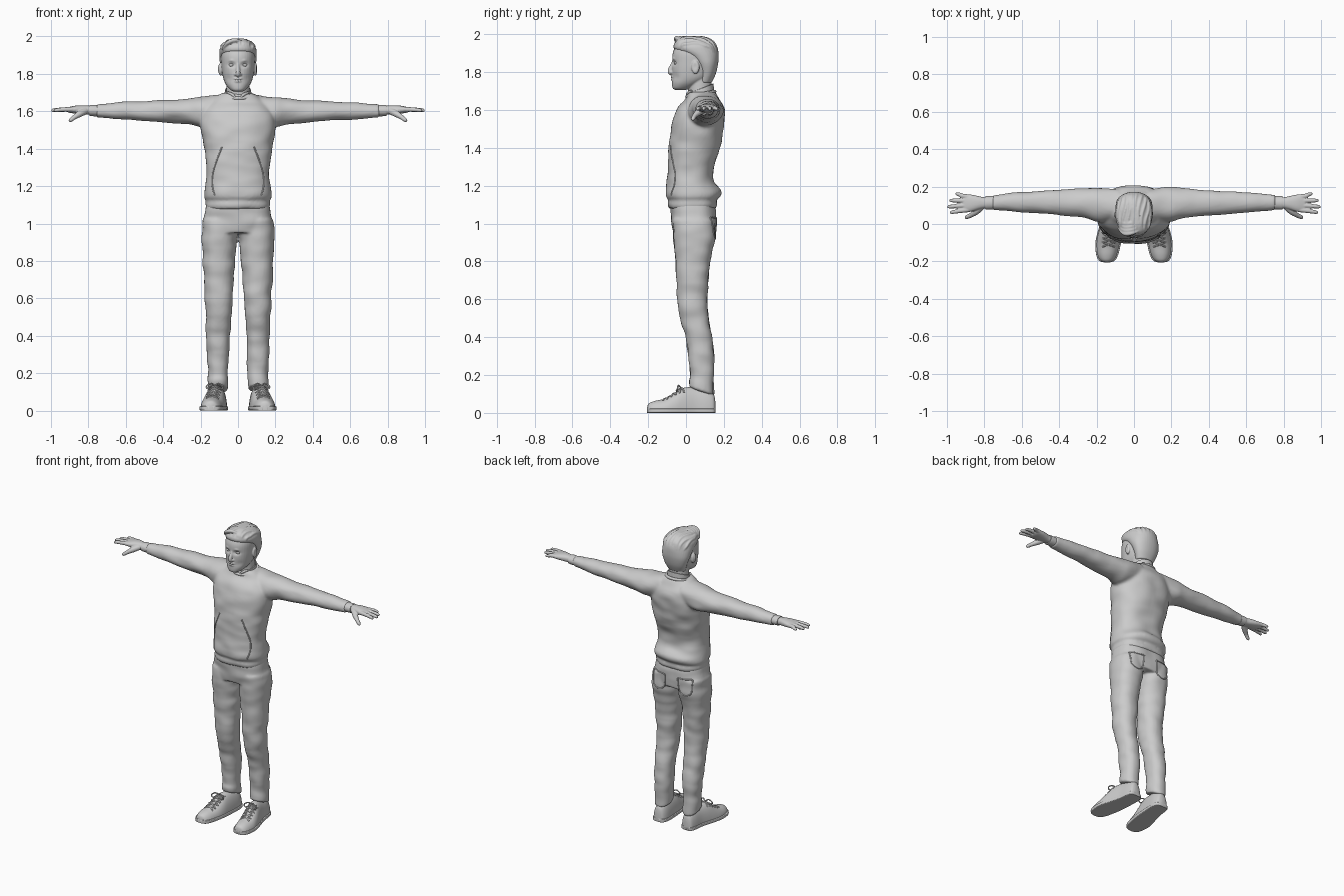
import bpy, bmesh, math
from mathutils import Vector, noise
from mathutils.bvhtree import BVHTree


def spline(rows, n):
    """Catmull-Rom samples through a list of tuples."""
    out = []
    for i in range(len(rows) - 1):
        a, b, c, d = rows[max(i - 1, 0)], rows[i], rows[i + 1], rows[min(i + 2, len(rows) - 1)]
        for k in range(n):
            t = k / n
            out.append([0.5 * (2*q + (r - p)*t + (2*p - 5*q + 4*r - s)*t*t + (3*q - p - 3*r + s)*t**3)
                        for p, q, r, s in zip(a, b, c, d)])
    return out + [list(rows[-1])]


def skin(bm, rings, loop=False):
    vs = [[bm.verts.new(c) for c in r] for r in rings]
    n = len(vs[0])
    for i in range(len(vs) if loop else len(vs) - 1):
        a, b = vs[i], vs[(i + 1) % len(vs)]
        for k in range(n):
            bm.faces.new((a[k], a[(k + 1) % n], b[(k + 1) % n], b[k]))
    if not loop:
        bm.faces.new(vs[0])
        bm.faces.new(vs[-1])


def loft(bm, axis, rows, s=1, p=2.0, seg=36, floor=-9, n=5):
    """Rows are (position on axis, min, max, min, max) of rounded sections."""
    rings = []
    for t, a0, a1, b0, b1 in spline(rows, n):
        ring = []
        for k in range(seg):
            c, d = math.cos(math.tau*k/seg), math.sin(math.tau*k/seg)
            a = (a0 + a1)/2 + (a1 - a0)/2 * math.copysign(abs(c)**(2/p), c)
            b = (b0 + b1)/2 + (b1 - b0)/2 * math.copysign(abs(d)**(2/p), d)
            x, y, z = {'x': (t, a, b), 'y': (a, t, b), 'z': (a, b, t)}[axis]
            ring.append((x*s, y, max(z, floor)))
        rings.append(ring)
    skin(bm, rings)


def tube(bm, pts, radii, s=1, ref=(0, 0, 1), loop=False, n=5, seg=10):
    rows = [tuple(p) + (r,) for p, r in zip(pts, radii)]
    rows = rows if loop else spline(rows, n)
    P, rings, m = [Vector(r[:3]) for r in rows], [], len(rows)
    for i in range(m):
        t = P[(i + 1) % m] - P[i - 1] if loop else P[min(i + 1, m - 1)] - P[max(i - 1, 0)]
        u = t.cross(Vector(ref)).normalized()
        w = u.cross(t).normalized()
        ring = [P[i] + rows[i][3]*(u*math.cos(math.tau*k/seg) + w*math.sin(math.tau*k/seg)) for k in range(seg)]
        rings.append([(c.x*s, c.y, c.z) for c in ring])
    skin(bm, rings, loop)


def ball(bm, c, r, s=1):
    for v in bmesh.ops.create_uvsphere(bm, u_segments=20, v_segments=12, radius=1)['verts']:
        v.co = ((c[0] + v.co.x*r[0])*s, c[1] + v.co.y*r[1], c[2] + v.co.z*r[2])


def finish(bm, name, voxel=0, smooth=4, wrinkle=0):
    bmesh.ops.recalc_face_normals(bm, faces=bm.faces)
    me = bpy.data.meshes.new(name)
    bm.to_mesh(me)
    bm.free()
    ob = bpy.data.objects.new(name, me)
    bpy.context.collection.objects.link(ob)
    if voxel:
        m = ob.modifiers.new("fuse", 'REMESH')
        m.mode, m.voxel_size = 'VOXEL', voxel
        m = ob.modifiers.new("soften", 'SMOOTH')
        m.factor, m.iterations = 0.5, smooth
        new = bpy.data.meshes.new_from_object(ob.evaluated_get(bpy.context.evaluated_depsgraph_get()))
        ob.modifiers.clear()
        ob.data = new
    if wrinkle:
        moves = [v.normal * wrinkle * noise.noise(Vector((v.co.x*9, v.co.y*9, v.co.z*16))) for v in ob.data.vertices]
        for v, d in zip(ob.data.vertices, moves):
            v.co += d
    bpy.ops.object.select_all(action='DESELECT')
    ob.select_set(True)
    bpy.context.view_layer.objects.active = ob
    bpy.ops.object.shade_smooth_by_angle(angle=math.radians(50))
    return ob


def tree(ob):
    return BVHTree.FromPolygons([v.co for v in ob.data.vertices], [p.vertices[:] for p in ob.data.polygons])


def seam(name, ob, pts, y, r=0.004):
    """Raised seam: (x, z) points projected on to a garment from the front or back, both sides."""
    bvh, bm = tree(ob), bmesh.new()
    for s in (1, -1):
        hits = [bvh.ray_cast(Vector((x*s, y, z)), Vector((0, -y, 0)))[0] for x, z in spline(pts, 5)]
        hits = [h for h in hits if h]
        tube(bm, hits, [r]*len(hits), ref=(0, 1, 0), n=1, seg=8)
    finish(bm, name)


def dent(ob, c, r, off):
    for v in ob.data.vertices:
        d = sum(((a - b)/q)**2 for a, b, q in zip((abs(v.co.x), v.co.y, v.co.z), c, r))
        v.co += Vector(off) * math.exp(-d)


# sweater: torso and sleeves fused
bm = bmesh.new()
loft(bm, 'z', [(1.08, -.168, .168, -.088, .16), (1.10, -.173, .173, -.095, .167), (1.125, -.172, .172, -.092, .163),
               (1.14, -.18, .18, -.104, .177), (1.17, -.18, .18, -.108, .182), (1.22, -.171, .171, -.1, .15),
               (1.3, -.171, .171, -.097, .148), (1.4, -.182, .182, -.092, .178), (1.5, -.197, .197, -.08, .197),
               (1.56, -.2, .2, -.066, .204), (1.62, -.18, .18, -.035, .198), (1.66, -.14, .14, -.004, .172),
               (1.695, -.085, .085, .01, .15)], p=2.35, seg=48)
for s in (1, -1):
    loft(bm, 'x', [(.08, .02, .185, 1.54, 1.69), (.19, .012, .197, 1.515, 1.678), (.27, .035, .192, 1.53, 1.666),
                   (.4, .048, .182, 1.543, 1.66), (.5, .054, .176, 1.549, 1.654), (.62, .065, .167, 1.556, 1.648),
                   (.7, .07, .16, 1.562, 1.641), (.755, .075, .154, 1.567, 1.637)], s, p=2.1)
sweater = finish(bm, "sweater", .008, 5, .007)
seam("sweater_pocket_seams", sweater, [(.085, 1.41), (.105, 1.36), (.132, 1.28), (.138, 1.21), (.125, 1.15)], -1)

# trousers: hips and legs fused, hems dropping to the heel
bm = bmesh.new()
loft(bm, 'z', [(.95, -.19, .19, -.068, .155), (1.0, -.19, .19, -.077, .163), (1.06, -.178, .178, -.08, .16),
               (1.12, -.165, .165, -.08, .15)], p=2.5)
for s in (1, -1):
    loft(bm, 'z', [(1.02, .008, .19, -.07, .155), (.92, .004, .195, -.065, .154), (.8, .018, .19, -.056, .128),
                   (.6, .03, .177, -.046, .113), (.5, .036, .173, -.03, .12), (.4, .043, .17, -.003, .137),
                   (.3, .048, .168, .012, .148), (.2, .052, .16, .02, .148), (.15, .052, .161, .018, .148),
                   (.115, .054, .16, .018, .147)], s, p=2.2)
trousers = finish(bm, "trousers", .008, 4, .007)
for v in trousers.data.vertices:
    if v.co.z < .2:
        v.co.z -= .35 * (v.co.y - .08) * (.2 - v.co.z) / .085
seam("back_pockets", trousers, [(.05, 1.03), (.1, 1.03), (.145, 1.03), (.145, .98), (.14, .94), (.1, .92), (.06, .94),
                                (.052, .98), (.05, 1.03)], 1)

# shoes: upper, sole and laces
shoe = [(-.205, .13, .16, .03), (-.196, .105, .185, .05), (-.165, .087, .2, .063), (-.11, .073, .205, .076),
        (-.06, .064, .197, .105), (-.015, .06, .184, .132), (.05, .056, .166, .135), (.11, .056, .158, .125),
        (.145, .068, .148, .1), (.155, .09, .13, .06)]
for s, side in ((1, "left"), (-1, "right")):
    bm = bmesh.new()
    loft(bm, 'y', [(y, a + .003, b - .003, -h, h) for y, a, b, h in shoe], s, p=2.2, floor=.004)
    upper = finish(bm, side + "_shoe")
    bm = bmesh.new()
    loft(bm, 'y', [(y, a - .002, b + .002, 0, .024) for y, a, b, h in shoe], s, p=7)
    finish(bm, side + "_sole")
    bvh, bm = tree(upper), bmesh.new()
    for i in range(5):
        for k in (1, -1):
            y, pts = -.11 + i*.022, []
            for j in range(-3, 4):
                x = (.137 - i*.003 + j*.011)*s
                pts.append(bvh.ray_cast(Vector((x, y + k*j*.004, 1)), Vector((0, 0, -1)))[0])
            tube(bm, pts, [.0045]*7, n=2, seg=8)
    for k in (1, -1):
        x = .124*s
        tube(bm, [(x, -.025, .132), (x + k*.02, -.04, .145), (x + k*.045, -.045, .128), (x + k*.03, -.05, .115),
                  (x, -.03, .13)], [.004]*5, ref=(0, 1, 0), seg=8)
    finish(bm, side + "_laces")

# hands and shirt cuffs
for s, side in ((1, "left"), (-1, "right")):
    bm = bmesh.new()
    loft(bm, 'x', [(.74, .085, .145, 1.578, 1.628), (.8, .083, .143, 1.582, 1.63), (.835, .076, .15, 1.585, 1.632),
                   (.87, .066, .157, 1.588, 1.63), (.9, .064, .158, 1.592, 1.624), (.915, .07, .152, 1.597, 1.62)], s, p=2.3)
    for y0, x1, y1 in ((.076, .985, .062), (.1, .999, .092), (.124, .988, .126), (.146, .955, .161)):
        tube(bm, [(.885, y0, 1.61), (.92, y0*.7 + y1*.3, 1.61), (x1 - .022, y0*.2 + y1*.8, 1.607), (x1 - .006, y1, 1.604),
                  (x1, y1, 1.603)], [.013, .0125, .0105, .008, .003], s)
    tube(bm, [(.815, .092, 1.602), (.845, .066, 1.587), (.872, .047, 1.57), (.895, .037, 1.553), (.903, .034, 1.546)],
         [.018, .018, .013, .011, .004], s)
    finish(bm, side + "_hand", .0035, 2)
    bm = bmesh.new()
    loft(bm, 'x', [(.74, .079, .149, 1.573, 1.633), (.785, .077, .149, 1.574, 1.634), (.795, .078, .148, 1.576, 1.633)], s)
    finish(bm, side + "_shirt_cuff")

# head: skull, neck, nose, lips and ears fused, then eyes and jaw shaped
bm = bmesh.new()
loft(bm, 'z', [(1.706, -.025, .025, -.06, 0), (1.716, -.042, .042, -.071, .03), (1.74, -.063, .063, -.074, .08),
               (1.77, -.077, .077, -.073, .125), (1.81, -.085, .085, -.074, .148), (1.85, -.089, .089, -.073, .158),
               (1.9, -.09, .09, -.07, .157), (1.94, -.08, .08, -.05, .145), (1.97, -.05, .05, -.01, .11)], p=2.25)
loft(bm, 'z', [(1.6, -.075, .075, .015, .15), (1.68, -.064, .064, .012, .138), (1.78, -.062, .062, .012, .135)])
tube(bm, [(0, -.064, 1.86), (0, -.074, 1.835), (0, -.084, 1.812), (0, -.082, 1.795), (0, -.07, 1.788)],
     [.008, .01, .0125, .012, .005], ref=(1, 0, 0))
ball(bm, (0, -.07, 1.774), (.024, .012, .006))
ball(bm, (0, -.068, 1.761), (.021, .0125, .007))
for s in (1, -1):
    ball(bm, (.013, -.073, 1.797), (.008, .011, .008), s)
    ball(bm, (.093, .05, 1.825), (.011, .021, .035), s)
    tube(bm, [(.014, -.068, 1.866), (.035, -.064, 1.872), (.058, -.046, 1.864)], [.004, .006, .003], s)
head = finish(bm, "head", .004, 3)
dent(head, (.034, -.07, 1.848), (.02, .04, .012), (0, .011, 0))
dent(head, (.105, .045, 1.828), (.01, .012, .02), (-.005, .004, 0))
dent(head, (0, -.08, 1.767), (.024, .03, .0025), (0, .004, 0))
dent(head, (.05, -.05, 1.775), (.02, .04, .02), (0, .004, 0))
bm = bmesh.new()
for s in (1, -1):
    ball(bm, (.034, -.05, 1.847), (.016, .0125, .0095), s)
finish(bm, "eyes")

# hair: cap with swept locks over the top
bm = bmesh.new()
cap = [(1.745, -.06, .06, .06, .137), (1.79, -.078, .078, .065, .157), (1.84, -.094, .094, .045, .169),
       (1.88, -.099, .099, .005, .172), (1.915, -.1, .1, -.055, .17), (1.94, -.095, .095, -.066, .16),
       (1.965, -.075, .075, -.05, .138), (1.98, -.05, .05, -.025, .11), (1.985, -.02, .02, .01, .075)]
loft(bm, 'z', cap, p=2.15)
bm.normal_update()
bvh = BVHTree.FromBMesh(bm)
for i in range(-5, 6):
    pts = []
    for j in range(9):
        a, x = math.radians(18 + j*19), i*.0165 + .012*math.sin(j*.7 + i)
        d = Vector((0, math.cos(a), -math.sin(a)))
        x = max(-.085, min(.085, x))
        h = bvh.ray_cast(Vector((x, .05, 1.89)) - d*.4, d)[0]
        if h:
            pts.append(h + d*.003)
    if len(pts) > 3:
        tube(bm, pts, [.005] + [.0085]*(len(pts) - 2) + [.004], ref=(1, 0, 0))
for i in range(4):
    y = -.05 + i*.018
    tube(bm, [(-.085, y + .03, 1.93), (-.055, y, 1.966), (-.015, y, 1.98), (.03, y + .015, 1.97)],
         [.006, .011, .011, .004], ref=(0, 1, 0))
finish(bm, "hair", .0045, 2)

# shirt collar and sweater neckband
def neck_ring(rx, ry, z, slope):
    return [(rx*math.cos(math.tau*k/40), .078 + ry*math.sin(math.tau*k/40),
             z + slope*math.sin(math.tau*k/40)) for k in range(40)]


bm = bmesh.new()
tube(bm, neck_ring(.08, .073, 1.683, .014), [.0095]*40, loop=True)
finish(bm, "neckband")
bm = bmesh.new()
skin(bm, [neck_ring(.074, .07, 1.67, .02), neck_ring(.07, .068, 1.712, .026), neck_ring(.066, .065, 1.713, .026),
          neck_ring(.066, .064, 1.67, .02)], loop=True)
finish(bm, "shirt_collar")
bm = bmesh.new()
for s in (1, -1):
    tube(bm, [(.055, .03, 1.7), (.032, .012, 1.69), (.012, .002, 1.672)], [.006, .008, .004], s)
finish(bm, "collar_points")
